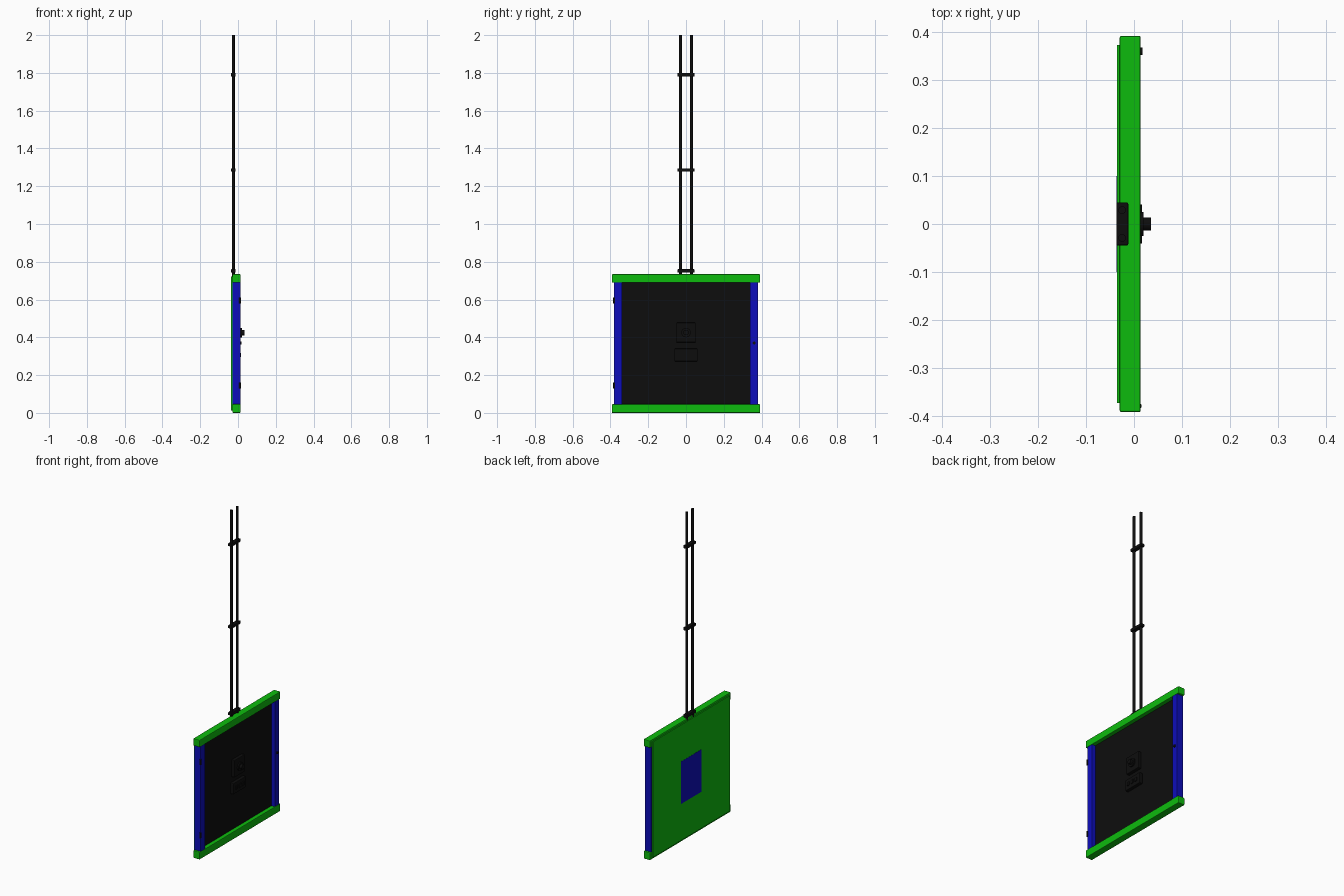
import bpy
from math import pi

cube = bpy.data.objects.get("Cube")
if cube:
    bpy.data.objects.remove(cube, do_unlink=True)


def material(name, colour):
    m = bpy.data.materials.new(name)
    m.use_nodes = True
    m.diffuse_color = (*colour, 1)
    m.node_tree.nodes["Principled BSDF"].inputs["Base Color"].default_value = (*colour, 1)
    return m


green = material("bright green", (0.004, 0.5, 0.004))
blue = material("deep blue", (0.004, 0.004, 0.5))
black = material("black", (0.004, 0.004, 0.004))


def finish(name, mat, bevel):
    ob = bpy.context.object
    ob.name = name
    ob.data.materials.append(mat)
    if bevel:
        mod = ob.modifiers.new("Bevel", "BEVEL")
        mod.width = bevel
        mod.segments = 2
    return ob


def box(name, mat, x, y, z, bevel=0):
    """Box from (min, max) ranges on each axis."""
    spans = (x, y, z)
    bpy.ops.mesh.primitive_cube_add(size=1, location=[(a + b) / 2 for a, b in spans])
    bpy.context.object.scale = [b - a for a, b in spans]
    bpy.ops.object.transform_apply(location=False, rotation=False, scale=True)
    return finish(name, mat, bevel)


def rod(name, mat, radius, length, centre, along_x=False, sides=24):
    bpy.ops.mesh.primitive_cylinder_add(vertices=sides, radius=radius, depth=length,
                                        location=centre,
                                        rotation=(0, pi / 2 if along_x else 0, 0))
    bpy.ops.object.shade_smooth_by_angle()
    return finish(name, mat, 0)


BACK, FRONT, PANEL = -0.03, 0.014, -0.01

# Frame: green rails above and below, blue posts at the sides
for name, z in (("bottom_rail", (0, 0.046)), ("top_rail", (0.69, 0.734))):
    box(name, green, (BACK, FRONT), (-0.393, 0.393), z, 0.004)
for name, side in (("front_post", -1), ("rear_post", 1)):
    y = sorted((side * 0.339, side * 0.381))
    box(name, blue, (BACK, FRONT - 0.001), y, (0.044, 0.692), 0.003)

# Recessed dark door, back sheet and its blue patch
box("door_panel", black, (BACK, PANEL), (-0.341, 0.341), (0.044, 0.692))
box("back_sheet", green, (-0.036, BACK), (-0.374, 0.374), (0.012, 0.722))
box("back_patch", blue, (-0.037, -0.0355), (-0.1, 0.1), (0.237, 0.497))

# Dial on its mounting plate
box("dial_plate", black, (PANEL, 0.012), (-0.051, 0.051), (0.373, 0.478), 0.004)
rod("dial_base", black, 0.025, 0.012, (0.014, 0, 0.425), True)
rod("dial_knob", black, 0.014, 0.02, (0.025, 0, 0.425), True)

# Button block
box("button_plate", black, (PANEL, 0.012), (-0.062, 0.062), (0.273, 0.34), 0.004)
for i in (-1, 0, 1):
    y = i * 0.032
    box("button", black, (0.01, 0.017), (y - 0.009, y + 0.009), (0.295, 0.318), 0.002)

# Hinges on one post and the lock on the other
for z in (0.145, 0.595):
    rod("hinge", black, 0.006, 0.034, (0.01, -0.38, z), sides=16)
rod("lock", black, 0.008, 0.008, (0.014, 0.361, 0.37), True, 16)

# Twin hanging rods joined by cross clamps
for side in (-1, 1):
    rod("hanging_rod", black, 0.008, 1.28, (-0.025, side * 0.029, 1.36), sides=16)
for z in (0.752, 1.286, 1.79):
    box("cross_clamp", black, (-0.037, -0.012), (-0.045, 0.045), (z - 0.009, z + 0.009), 0.003)
